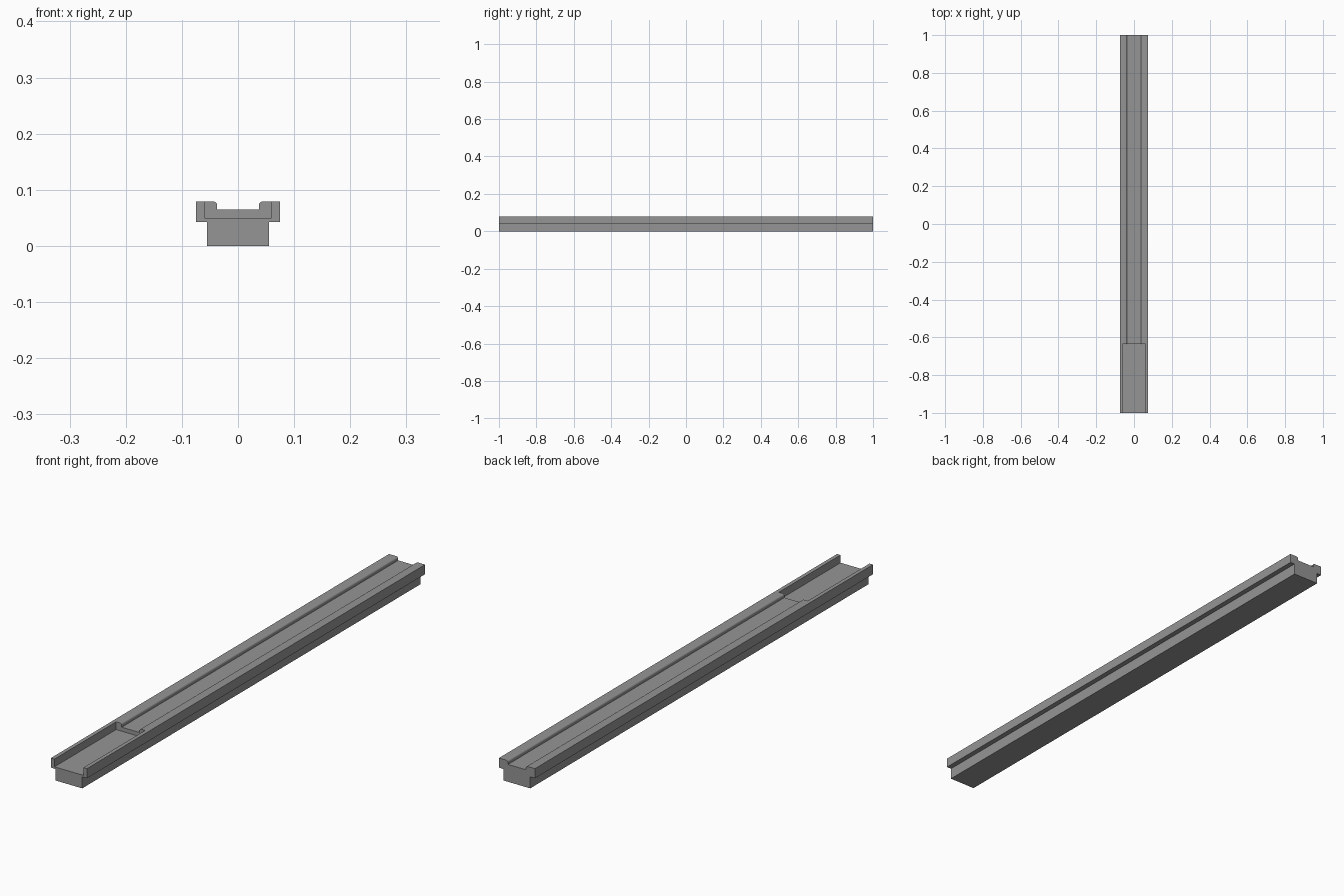
import bpy, bmesh, math

if "Cube" in bpy.data.objects:
    bpy.data.objects.remove(bpy.data.objects["Cube"])

grey = bpy.data.materials.new("mid grey")
grey.diffuse_color = (0.3, 0.3, 0.3, 1)
grey.use_nodes = True
grey.node_tree.nodes["Principled BSDF"].inputs["Base Color"].default_value = grey.diffuse_color


def extrude_profile(name, points, y0, y1):
    """Extrude a closed x-z outline along y."""
    bm = bmesh.new()
    face = bm.faces.new([bm.verts.new((x, y0, z)) for x, z in points])
    new = bmesh.ops.extrude_face_region(bm, geom=[face])["geom"]
    verts = [v for v in new if isinstance(v, bmesh.types.BMVert)]
    bmesh.ops.translate(bm, verts=verts, vec=(0, y1 - y0, 0))
    bmesh.ops.recalc_face_normals(bm, faces=bm.faces)
    mesh = bpy.data.meshes.new(name)
    bm.to_mesh(mesh)
    bm.free()
    mesh.materials.append(grey)
    obj = bpy.data.objects.new(name, mesh)
    bpy.context.collection.objects.link(obj)
    return obj


# Half outline: narrow base, wide flange, rounded lip, shallow channel
TOP, LIP, R = 0.079, 0.037, 0.007
half = [(0.055, 0), (0.055, 0.043), (0.0745, 0.043), (0.0745, TOP)]
for i in range(7):
    a = math.radians(90 + 15 * i)
    half.append((LIP + R + R * math.cos(a), TOP - R + R * math.sin(a)))
half.append((LIP, 0.065))
outline = half + [(-x, z) for x, z in reversed(half)]
rail = extrude_profile("rail", outline, -1, 1)

# Wider, deeper pocket cut into the front end
pocket = extrude_profile(
    "pocket_cutter",
    [(-0.06, 0.05), (0.06, 0.05), (0.06, 0.12), (-0.06, 0.12)], -1.1, -0.635)
pocket.hide_render = True
pocket.hide_viewport = True
cut = rail.modifiers.new("front_pocket", "BOOLEAN")
cut.operation = "DIFFERENCE"
cut.solver = "EXACT"
cut.object = pocket

# Smooth the rounded lips, keep the other edges sharp
bpy.context.view_layer.objects.active = rail
rail.select_set(True)
bpy.ops.object.modifier_apply(modifier=cut.name)
bpy.data.objects.remove(pocket)
bpy.ops.object.shade_smooth_by_angle(angle=math.radians(30))
